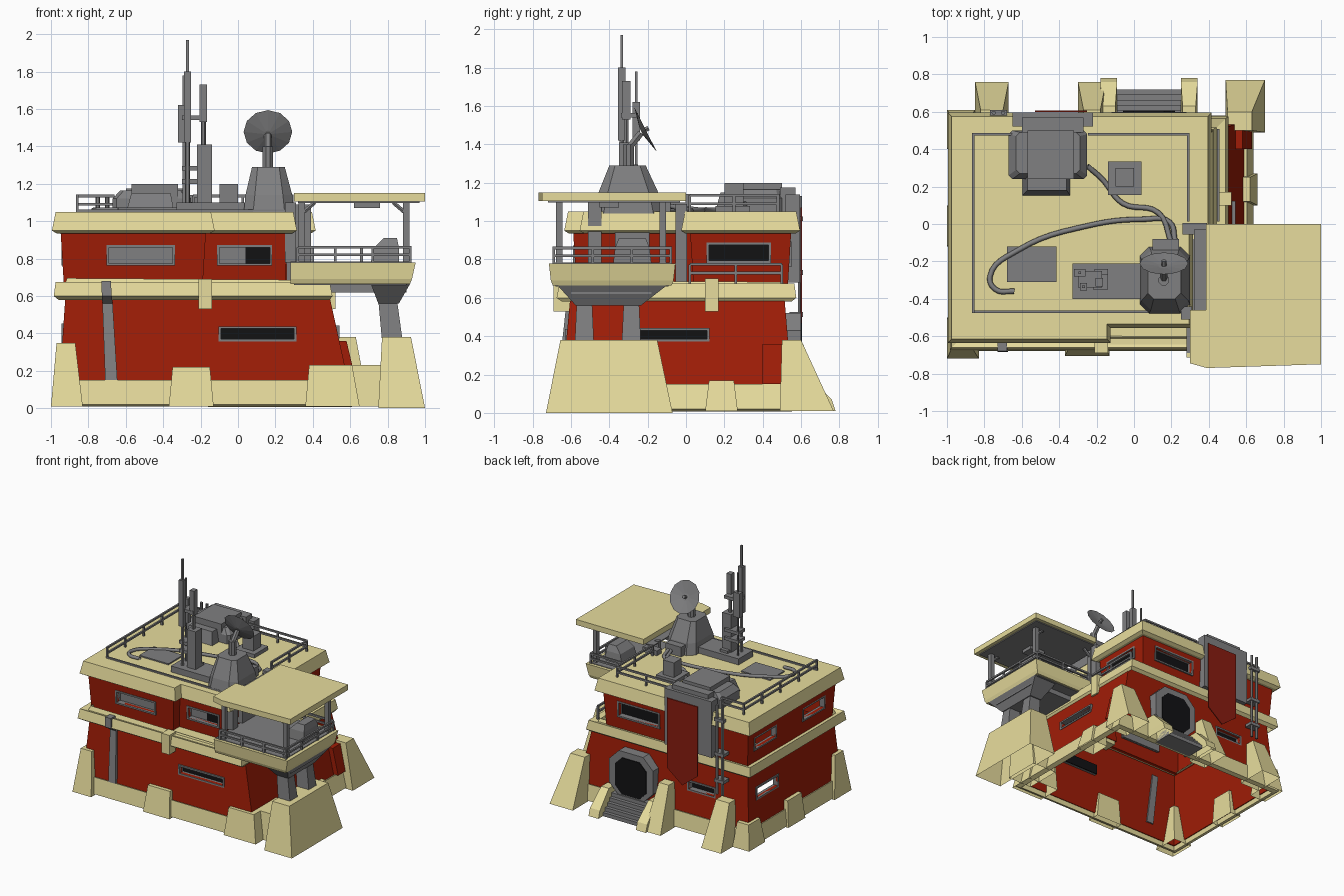
import bpy, bmesh, math
from mathutils import Vector, Matrix

cube = bpy.data.objects.get("Cube")
if cube:
    bpy.data.objects.remove(cube, do_unlink=True)


def material(name, rgb):
    m = bpy.data.materials.new(name)
    m.use_nodes = True
    m.diffuse_color = (*rgb, 1)
    m.node_tree.nodes["Principled BSDF"].inputs["Base Color"].default_value = (*rgb, 1)
    return m


CREAM = material("cream concrete", (0.88, 0.79, 0.37))
RED = material("red wall", (0.35, 0.012, 0.002))
GREY = material("grey metal", (0.215, 0.215, 0.22))
DARK = material("dark opening", (0.006, 0.006, 0.007))
CLOTH = material("banner cloth", (0.25, 0.012, 0.005))


def finish(name, bm, mat):
    me = bpy.data.meshes.new(name)
    bm.to_mesh(me)
    bm.free()
    me.materials.append(mat)
    ob = bpy.data.objects.new(name, me)
    bpy.context.collection.objects.link(ob)
    return ob


def rect(x0, x1, y0, y1):
    return [(x0, y0), (x1, y0), (x1, y1), (x0, y1)]


def chamfer(x0, x1, y0, y1, c):
    return [(x0 + c, y0), (x1 - c, y0), (x1, y0 + c), (x1, y1 - c),
            (x1 - c, y1), (x0 + c, y1), (x0, y1 - c), (x0, y0 + c)]


def loft(name, levels, mat, bottom=True, top=True):
    """Stack of (z, outline) levels joined by flat sides."""
    bm = bmesh.new()
    rings = [[bm.verts.new((x, y, z)) for x, y in pts] for z, pts in levels]
    n = len(rings[0])
    for a, b in zip(rings, rings[1:]):
        for i in range(n):
            j = (i + 1) % n
            bm.faces.new((a[i], a[j], b[j], b[i]))
    if bottom:
        bm.faces.new(rings[0][::-1])
    if top:
        bm.faces.new(rings[-1])
    return finish(name, bm, mat)


def box(name, x0, x1, y0, y1, z0, z1, mat):
    return loft(name, [(z0, rect(x0, x1, y0, y1)), (z1, rect(x0, x1, y0, y1))], mat)


def bar(name, p, q, r, mat=GREY, sides=6):
    p, q = Vector(p), Vector(q)
    bm = bmesh.new()
    bmesh.ops.create_cone(bm, cap_ends=True, segments=sides, radius1=r, radius2=r, depth=(q - p).length,
                          matrix=Matrix.Rotation(math.pi / sides, 4, 'Z'))
    ob = finish(name, bm, mat)
    ob.location = (p + q) / 2
    ob.rotation_euler = (q - p).to_track_quat('Z', 'Y').to_euler()


def rail(name, pts, z0, heights, r=0.01):
    """Square-section railing along a path: bars at each height, posts at each step."""
    for (ax, ay), (bx, by) in zip(pts, pts[1:]):
        for h in heights:
            bar(name + "_bar", (ax, ay, h), (bx, by, h), r, sides=4)
        n = max(1, round(math.hypot(bx - ax, by - ay) / 0.22))
        for k in range(n + 1):
            x, y = ax + (bx - ax) * k / n, ay + (by - ay) * k / n
            bar(name + "_post", (x, y, z0), (x, y, heights[-1]), r, sides=4)


def cable(name, pts, r):
    cu = bpy.data.curves.new(name, 'CURVE')
    cu.dimensions = '3D'
    cu.bevel_depth, cu.bevel_resolution, cu.resolution_u = r, 1, 6
    sp = cu.splines.new('BEZIER')
    sp.bezier_points.add(len(pts) - 1)
    for b, p in zip(sp.bezier_points, pts):
        b.co = p
        b.handle_left_type = b.handle_right_type = 'AUTO'
    cu.materials.append(GREY)
    bpy.context.collection.objects.link(bpy.data.objects.new(name, cu))


def apply_mod(ob, kind, **props):
    m = ob.modifiers.new(kind, kind)
    for k, v in props.items():
        setattr(m, k, v)
    bpy.context.view_layer.objects.active = ob
    bpy.ops.object.modifier_apply(modifier=m.name)


def shell(name, levels, mat, t=0.035):
    ob = loft(name, levels, mat, bottom=False, top=False)
    apply_mod(ob, 'SOLIDIFY', thickness=t, offset=-1)
    return ob


def window(wall, axis, sign, pos, a0, a1, z0, z1, pane=None):
    """Cut an opening, then add its frame and an optional recessed pane."""
    def place(name, lo, hi, near, far, b, t, mat):
        n0, n1 = sorted((pos + sign * near, pos + sign * far))
        if axis == 'y':
            return box(name, lo, hi, n0, n1, b, t, mat)
        return box(name, n0, n1, lo, hi, b, t, mat)
    cutter = place("cutter", a0, a1, -0.12, 0.12, z0, z1, GREY)
    cutter.hide_render = True
    apply_mod(wall, 'BOOLEAN', object=cutter, operation='DIFFERENCE', solver='EXACT')
    bpy.data.objects.remove(cutter, do_unlink=True)
    f = 0.013
    for lo, hi, b, t in ((a0 - f, a1 + f, z0 - f, z0), (a0 - f, a1 + f, z1, z1 + f),
                         (a0 - f, a0, z0, z1), (a1, a1 + f, z0, z1)):
        place("window_frame", lo, hi, -0.04, 0.009, b, t, GREY)
    if pane:
        place("window_pane", a0 - f, a1 + f, -0.05, -0.042, z0 - f, z1 + f, pane)


# Lower storey, base and ledge
lower = shell("lower_wall", [(0.05, rect(-0.96, 0.61, -0.655, 0.56)), (0.64, rect(-0.92, 0.48, -0.6, 0.51))], RED)
shell("base_skirt", [(0.02, rect(-0.985, 0.64, -0.68, 0.58)), (0.15, rect(-0.965, 0.605, -0.662, 0.565))], CREAM, 0.05)
shell("ledge", [(0.58, rect(-0.96, 0.49, -0.645, 0.55)), (0.6, rect(-0.985, 0.505, -0.675, 0.575)),
                (0.675, rect(-0.975, 0.49, -0.66, 0.565))], CREAM, 0.13)
box("ledge_infill", -0.2, 0.48, -0.645, -0.47, 0.61, 0.674, CREAM)


# Upper storey and roof share a stepped outline
def stepped(d):
    return [(-0.94 - d, -0.58 - d), (-0.18 + d, -0.58 - d), (-0.18 + d, -0.5 - d), (0.26 + d, -0.5 - d),
            (0.26 + d, 0.03 - d), (0.36 + d, 0.03 - d), (0.36 + d, 0.54 + d), (-0.94 - d, 0.54 + d)]


upper = shell("upper_wall", [(0.64, stepped(-0.01)), (0.97, stepped(0.01))], RED)
loft("roof_slab", [(0.935, stepped(0.03)), (0.95, stepped(0.055)), (1.05, stepped(0.035))], CREAM)

# Windows
window(lower, 'y', -1, -0.622, -0.09, 0.3, 0.37, 0.425, DARK)
window(lower, 'x', 1, 0.535, -0.24, 0.11, 0.385, 0.43, DARK)
window(lower, 'y', 1, 0.528, -0.63, -0.4, 0.335, 0.395, DARK)
window(lower, 'x', -1, -0.934, 0.15, 0.42, 0.36, 0.44)
window(upper, 'y', -1, -0.58, -0.69, -0.35, 0.775, 0.86, GREY)
window(upper, 'y', -1, -0.5, -0.1, 0.17, 0.775, 0.86, DARK)
box("window_shutter", -0.1, 0.04, -0.46, -0.455, 0.775, 0.86, GREY)
window(upper, 'x', 1, 0.36, 0.12, 0.43, 0.795, 0.875, DARK)
window(upper, 'y', 1, 0.54, -0.13, 0.23, 0.775, 0.88, DARK)
for y in (-0.45, 0.18):
    window(upper, 'x', -1, -0.936, y, y + 0.27, 0.775, 0.86)

# Buttresses: outline at ground, outline at top, height
for lo, hi, h in (
    (rect(-0.85, -0.67, 0.5, 0.76), rect(-0.82, -0.7, 0.5, 0.61), 0.36),
    (rect(-0.3, -0.15, 0.5, 0.76), rect(-0.27, -0.18, 0.5, 0.61), 0.36),
    (rect(0.49, 0.7, 0.49, 0.77), rect(0.5, 0.63, 0.5, 0.6), 0.38),
    (rect(-1.0, -0.83, -0.72, -0.5), rect(-0.97, -0.87, -0.655, -0.55), 0.35),
    (rect(-1.0, -0.85, 0.4, 0.61), rect(-0.975, -0.87, 0.43, 0.58), 0.21),
    (rect(-1.0, -0.9, -0.12, 0.1), rect(-0.98, -0.9, -0.1, 0.08), 0.22),
    (rect(-0.37, -0.13, -0.705, -0.6), rect(-0.35, -0.15, -0.67, -0.6), 0.22),
    (rect(0.36, 0.65, -0.7, -0.5), rect(0.38, 0.61, -0.665, -0.5), 0.23),
    (rect(0.55, 0.77, -0.6, -0.3), rect(0.55, 0.77, -0.58, -0.32), 0.23),
    (rect(0.5, 0.66, 0.1, 0.27), rect(0.5, 0.62, 0.12, 0.25), 0.17),
):
    loft("buttress", [(0.01, lo), (h, hi)], CREAM, bottom=False)
loft("red_buttress", [(0.15, rect(0.48, 0.63, 0.4, 0.5)), (0.36, rect(0.48, 0.58, 0.4, 0.5))], RED)
box("front_bracket", -0.21, -0.14, -0.69, -0.6, 0.53, 0.69, CREAM)
box("side_bracket", 0.44, 0.52, 0.1, 0.17, 0.53, 0.7, CREAM)
loft("front_duct", [(0.15, rect(-0.71, -0.645, -0.67, -0.61)), (0.56, rect(-0.725, -0.67, -0.625, -0.57)),
                    (0.6, rect(-0.728, -0.675, -0.685, -0.62)), (0.68, rect(-0.73, -0.68, -0.68, -0.62))], GREY)

# Back entrance with octagonal frame and steps
for name, x0, x1, z0, z1, c, y, mat in (("door_frame", -0.12, 0.28, 0.15, 0.52, 0.09, 0.6, GREY),
                                        ("door_opening", -0.06, 0.22, 0.17, 0.47, 0.06, 0.606, DARK)):
    door = loft(name, [(0.0, chamfer(x0, x1, z0, z1, c)), (y - 0.48, chamfer(x0, x1, z0, z1, c))], mat)
    for v in door.data.vertices:
        v.co = (v.co.x, 0.48 + v.co.z, v.co.y)
    door.data.flip_normals()
for k in range(5):
    box("step", -0.09, 0.25, 0.56, 0.72 - 0.028 * k, 0.01 + 0.03 * k, 0.04 + 0.03 * k, GREY)
for x in (-0.18, 0.25):
    loft("step_cheek", [(0.01, rect(x, x + 0.09, 0.54, 0.78)), (0.07, rect(x, x + 0.09, 0.54, 0.76)),
                        (0.2, rect(x + 0.01, x + 0.08, 0.54, 0.63))], CREAM, bottom=False)

# Banner with pointed foot on its grey mount
box("banner_mount", -0.65, -0.22, 0.52, 0.595, 0.68, 1.14, GREY)
bm = bmesh.new()
pts = [(-0.53, 1.07), (-0.25, 1.07), (-0.25, 0.5), (-0.39, 0.39), (-0.53, 0.5)]
bm.faces.new([bm.verts.new((x, 0.606, z)) for x, z in pts])
apply_mod(finish("banner", bm, CLOTH), 'SOLIDIFY', thickness=0.008)
for x in (-0.7, -0.75):
    bar("back_pipe", (x, 0.595, 0.4), (x, 0.595, 1.13), 0.012)
for z in (0.5, 0.72, 1.0):
    box("pipe_clamp", -0.77, -0.68, 0.54, 0.61, z, z + 0.025, GREY)

# Lookout: pylon, legs, deck and canopy
loft("pylon", [(0.0, rect(0.75, 1.0, -0.73, -0.07)), (0.38, rect(0.77, 0.925, -0.655, -0.15))], CREAM, bottom=False)
for y in (-0.53, -0.285):
    loft("deck_leg", [(0.36, rect(0.77, 0.88, y - 0.05, y + 0.05)),
                      (0.58, rect(0.75, 0.85, y - 0.04, y + 0.04))], GREY)
loft("leg_capital", [(0.56, rect(0.75, 0.86, -0.575, -0.235)),
                     (0.665, rect(0.71, 0.92, -0.67, -0.1))], GREY)
box("deck_beam", 0.45, 0.9, -0.6, -0.18, 0.62, 0.67, GREY)
loft("deck", [(0.665, rect(0.28, 0.92, -0.695, -0.075)), (0.69, rect(0.28, 0.93, -0.705, -0.065)),
              (0.78, rect(0.28, 0.95, -0.715, -0.055))], CREAM)
box("deck_floor", 0.28, 0.92, -0.69, -0.08, 0.78, 0.785, GREY)
box("deck_underside", 0.3, 0.9, -0.68, -0.09, 0.66, 0.665, GREY)
rail("deck_rail", [(0.32, -0.69), (0.92, -0.69), (0.92, -0.08), (0.4, -0.08)], 0.78, (0.82, 0.86))
for x, y in ((0.34, -0.66), (0.9, -0.66), (0.9, -0.12), (0.34, -0.12)):
    box("canopy_post", x - 0.017, x + 0.017, y - 0.017, y + 0.017, 0.78, 1.11, GREY)
    s = 1 if x < 0.6 else -1
    bar("post_brace", (x, y, 1.04), (x + s * 0.07, y, 1.1), 0.012)
roof = [(0.3, -0.745), (0.39, -0.77), (1.0, -0.75), (1.0, 0.0), (0.385, 0.0), (0.385, -0.46), (0.3, -0.46)]
loft("canopy", [(1.105, roof), (1.15, roof)], CREAM)
box("canopy_underside", 0.32, 0.97, -0.72, -0.03, 1.097, 1.105, GREY)
box("canopy_lamp", 0.62, 0.76, -0.45, -0.35, 1.07, 1.1, GREY)
box("deck_door", 0.25, 0.3, -0.37, -0.19, 0.78, 0.98, GREY)
box("deck_wall_post", 0.25, 0.31, -0.51, -0.44, 0.78, 1.1, GREY)
box("deck_corner_column", 0.26, 0.39, -0.055, 0.005, 0.67, 1.09, GREY)
loft("deck_console", [(0.78, rect(0.71, 0.86, -0.38, -0.18)), (0.86, rect(0.73, 0.86, -0.37, -0.19)),
                      (0.91, rect(0.78, 0.85, -0.35, -0.21))], GREY)
rail("ledge_rail", [(0.45, 0.02), (0.45, 0.5)], 0.67, (0.73, 0.775))

# Roof railings
rail("roof_rail", [(-0.86, -0.47), (-0.86, 0.48), (-0.66, 0.48)], 1.04, (1.09, 1.135))
rail("roof_rail", [(-0.24, 0.48), (0.29, 0.48), (0.29, 0.02)], 1.04, (1.09, 1.135))
bar("roof_pipe", (-0.86, -0.47, 1.055), (0.28, -0.47, 1.055), 0.01, sides=4)

# Rooftop machinery
loft("generator", [(1.04, chamfer(-0.67, -0.25, 0.24, 0.5, 0.02)), (1.12, chamfer(-0.67, -0.25, 0.24, 0.5, 0.02)),
                   (1.165, chamfer(-0.63, -0.29, 0.27, 0.49, 0.02))], GREY)
box("generator_top", -0.57, -0.32, 0.24, 0.5, 1.1, 1.2, GREY)
loft("generator_intake", [(1.04, rect(-0.6, -0.34, 0.15, 0.25)), (1.15, rect(-0.57, -0.36, 0.18, 0.25))], GREY)
box("generator_rear", -0.6, -0.27, 0.49, 0.57, 1.04, 1.175, GREY)
box("vent_base", -0.14, 0.04, 0.155, 0.335, 1.04, 1.08, GREY)
box("vent_box", -0.1, 0.0, 0.2, 0.3, 1.08, 1.2, GREY)
box("roof_hatch", -0.68, -0.415, -0.31, -0.12, 1.04, 1.06, GREY)
cable("short_cable", [(-0.25, 0.31, 1.09), (-0.17, 0.24, 1.06), (-0.06, 0.11, 1.06), (0.13, 0.06, 1.06), (0.2, -0.1, 1.08)], 0.014)
cable("long_cable", [(0.22, -0.09, 1.08), (0.19, 0.01, 1.06), (0.05, 0.025, 1.06), (-0.25, -0.01, 1.06), (-0.62, -0.14, 1.06),
                     (-0.77, -0.28, 1.06), (-0.74, -0.35, 1.06), (-0.64, -0.36, 1.06)], 0.014)

# Dish tower
loft("dish_tower", [(1.04, chamfer(0.03, 0.3, -0.48, -0.12, 0.05)), (1.14, chamfer(0.04, 0.29, -0.46, -0.14, 0.05)),
                    (1.29, chamfer(0.075, 0.25, -0.4, -0.21, 0.03))], GREY)
box("tower_side_box", 0.1, 0.24, -0.15, -0.08, 1.04, 1.13, GREY)
bar("dish_post", (0.16, -0.3, 1.28), (0.16, -0.3, 1.4), 0.03, sides=8)
bar("dish_arm", (0.16, -0.3, 1.38), (0.16, -0.235, 1.46), 0.02)
bm = bmesh.new()
bmesh.ops.create_cone(bm, cap_ends=True, segments=12, radius1=0.02, radius2=0.13, depth=0.025)
front = max(bm.faces, key=lambda f: f.calc_center_median().z)
bmesh.ops.inset_region(bm, faces=[front], thickness=0.1, depth=-0.014)
dish = finish("dish", bm, GREY)
axis = Vector((0, 0.89, 0.45))
dish.location = (0.16, -0.222, 1.472)
dish.rotation_euler = axis.to_track_quat('Z', 'Y').to_euler()
bar("dish_feed", dish.location, dish.location + axis * 0.03, 0.014)

# Antenna cluster
box("antenna_plinth", -0.33, 0.04, -0.4, -0.21, 1.04, 1.1, GREY)
box("plinth_panel", -0.21, -0.14, -0.35, -0.24, 1.1, 1.12, GREY)
box("antenna_column", -0.22, -0.14, -0.35, -0.27, 1.1, 1.41, GREY)
bar("column_mast", (-0.185, -0.31, 1.4), (-0.185, -0.31, 1.56), 0.013)
box("column_aerial", -0.205, -0.165, -0.335, -0.29, 1.53, 1.73, GREY)
bar("tall_mast", (-0.27, -0.335, 1.1), (-0.27, -0.335, 1.8), 0.014)
bar("tall_mast_tip", (-0.27, -0.335, 1.78), (-0.27, -0.335, 1.97), 0.01, sides=4)
box("tall_aerial", -0.29, -0.25, -0.355, -0.315, 1.42, 1.8, GREY)
bar("side_mast", (-0.29, -0.26, 1.1), (-0.29, -0.26, 1.78), 0.009, sides=4)
box("side_aerial", -0.32, -0.26, -0.28, -0.24, 1.42, 1.62, GREY)
for z in (1.2, 1.27, 1.54):
    box("antenna_link", -0.3, -0.17, -0.34, -0.25, z, z + 0.025, GREY)
